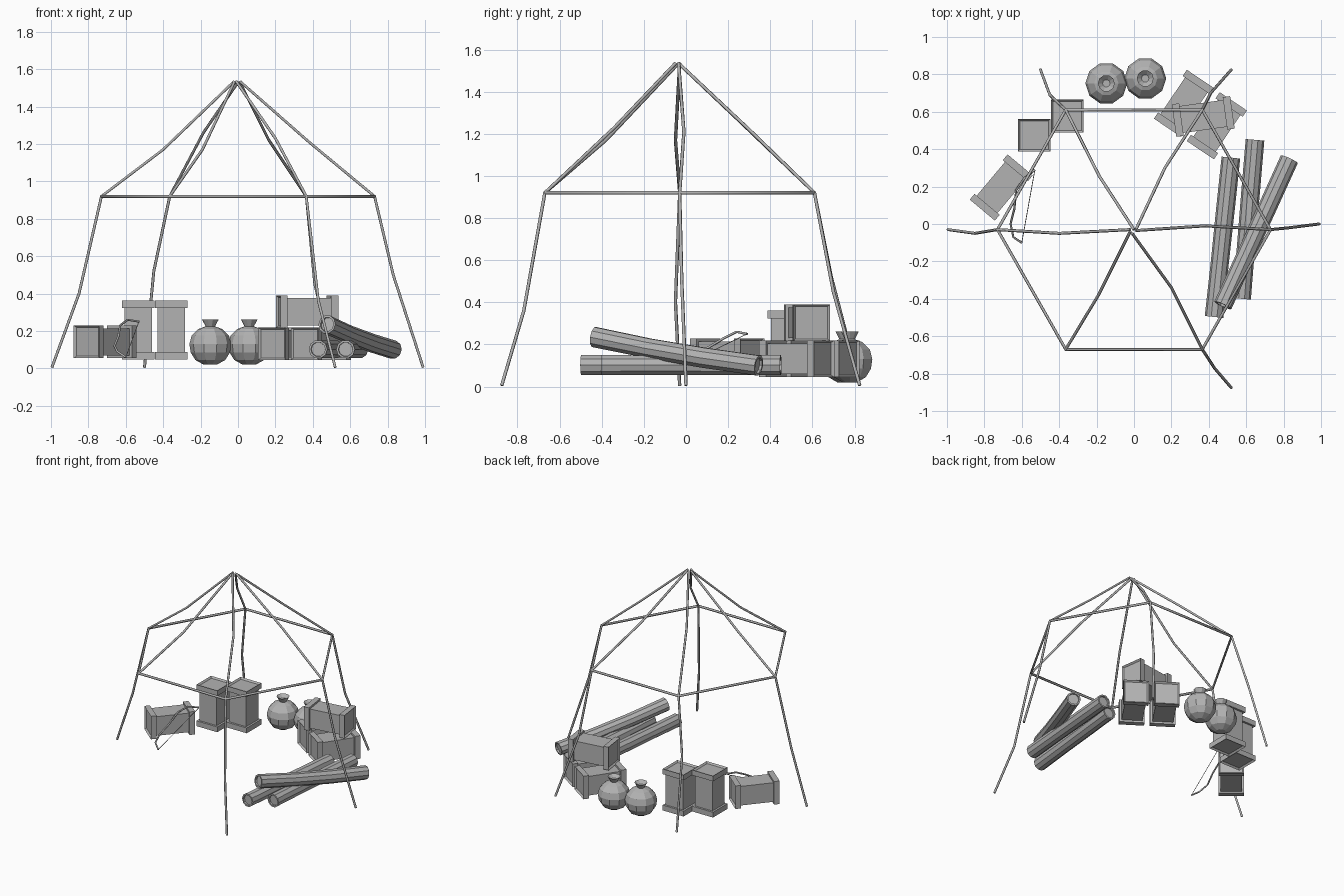
import bpy, bmesh, math
from mathutils import Vector, Matrix

if "Cube" in bpy.data.objects:
    bpy.data.objects.remove(bpy.data.objects["Cube"], do_unlink=True)

grey = bpy.data.materials.new("plain grey")
grey.use_nodes = True
colour = (0.45, 0.45, 0.45, 1)
grey.diffuse_color = colour
grey.node_tree.nodes["Principled BSDF"].inputs["Base Color"].default_value = colour


def add_mesh(name, bm, matrix=Matrix()):
    bmesh.ops.recalc_face_normals(bm, faces=bm.faces)
    me = bpy.data.meshes.new(name)
    bm.to_mesh(me)
    bm.free()
    me.materials.append(grey)
    ob = bpy.data.objects.new(name, me)
    ob.matrix_world = matrix
    bpy.context.collection.objects.link(ob)
    return ob


def rod(name, points, radius=0.009, closed=False):
    """Thin six-sided rod along a bent path."""
    cu = bpy.data.curves.new(name, 'CURVE')
    cu.dimensions = '3D'
    cu.bevel_depth = radius
    cu.bevel_resolution = 1
    cu.use_fill_caps = True
    sp = cu.splines.new('POLY')
    sp.points.add(len(points) - 1)
    for p, co in zip(sp.points, points):
        p.co = (*co, 1)
    sp.use_cyclic_u = closed
    cu.materials.append(grey)
    ob = bpy.data.objects.new(name, cu)
    bpy.context.collection.objects.link(ob)
    bpy.ops.object.select_all(action='DESELECT')
    ob.select_set(True)
    bpy.context.view_layer.objects.active = ob
    bpy.ops.object.convert(target='MESH')


def lathe(profile, sides):
    """Rings of (radius, height) joined up and closed at both ends."""
    bm = bmesh.new()
    rings = [[bm.verts.new((r * math.cos(math.tau * i / sides),
                            r * math.sin(math.tau * i / sides), z))
              for i in range(sides)] for r, z in profile]
    for a, b in zip(rings, rings[1:]):
        for i in range(sides):
            j = (i + 1) % sides
            bm.faces.new((a[i], a[j], b[j], b[i]))
    bm.faces.new(rings[0])
    bm.faces.new(rings[-1])
    return bm


def box(bm, size, z):
    m = Matrix.Translation((0, 0, z)) @ Matrix.Diagonal((*size, 1))
    return bmesh.ops.create_cube(bm, size=1, matrix=m)["verts"]


def crate(name, centre, angle=0, lying=False, width=0.175, length=0.315):
    """Box with a wider band and a recessed panel at each end."""
    bm = bmesh.new()
    box(bm, (width - 0.03, width - 0.03, length - 0.06), 0)
    for s in (-1, 1):
        verts = box(bm, (width, width, 0.04), s * (length / 2 - 0.02))
        end = max({f for v in verts for f in v.link_faces},
                  key=lambda f: s * f.calc_center_median().z)
        bmesh.ops.recalc_face_normals(bm, faces=bm.faces)
        bmesh.ops.inset_region(bm, faces=[end], thickness=0.015)
        bmesh.ops.translate(bm, verts=end.verts, vec=(0, 0, -s * 0.012))
    m = Matrix.Translation(centre) @ Matrix.Rotation(math.radians(angle), 4, 'Z')
    if lying:
        m = m @ Matrix.Rotation(math.pi / 2, 4, 'Y')
    add_mesh(name, bm, m)


def log(name, start, end, bend=0.0, r=0.05):
    """Ten-sided log, slightly bent, with shallow hollow ends."""
    a, b = Vector(start), Vector(end)
    n = (b - a).length
    bm = lathe([(r * 0.75, 0.012), (r * 0.78, 0), (r, 0), (r * 0.97, n / 3),
                (r, n * 2 / 3), (r, n), (r * 0.78, n), (r * 0.75, n - 0.012)], 10)
    for v in bm.verts:
        if 0.1 < v.co.z < n - 0.1:
            v.co.y += bend
    turn = (b - a).to_track_quat('Z', 'Y').to_matrix().to_4x4()
    add_mesh(name, bm, Matrix.Translation(a) @ turn)


# Tent frame: ring, ribs up to the peak, legs down to the ground
knees = {
    "left": (0.73, -0.03, 0.92), "back_left": (0.365, 0.61, 0.92),
    "back_right": (-0.365, 0.61, 0.92), "right": (-0.73, -0.03, 0.92),
    "front_right": (-0.365, -0.67, 0.92), "front_left": (0.365, -0.67, 0.92)}
ribs = {
    "left": [(0.38, -0.01, 1.21), (0.01, -0.035, 1.535)],
    "back_left": [(0.165, 0.3, 1.22), (0.01, -0.03, 1.53)],
    "back_right": [(-0.185, 0.255, 1.26), (0, -0.03, 1.53)],
    "right": [(-0.4, -0.05, 1.17), (-0.02, -0.03, 1.535)],
    "front_right": [(-0.19, -0.38, 1.17), (-0.02, -0.04, 1.53)],
    "front_left": [(0.2, -0.34, 1.23), (-0.01, -0.05, 1.535)]}
legs = {
    "left": [(0.83, -0.02, 0.5), (0.99, 0, 0.005)],
    "back_left": [(0.41, 0.7, 0.45), (0.52, 0.825, 0.005)],
    "back_right": [(-0.45, 0.69, 0.52), (-0.5, 0.825, 0.005)],
    "right": [(-0.85, -0.05, 0.4), (-0.995, -0.03, 0.005)],
    "front_left": [(0.43, -0.77, 0.36), (0.52, -0.875, 0.005)]}
rod("frame_ring", list(knees.values()), closed=True)
for side, knee in knees.items():
    rod("rib_" + side, [knee] + ribs[side], 0.008)
    if side in legs:
        rod("leg_" + side, [knee] + legs[side], 0.008)

# Crates: two standing, one lying alone, and a stack of three
crate("standing_crate_outer", (-0.533, 0.475, 0.205))
crate("standing_crate_inner", (-0.357, 0.577, 0.205))
crate("lying_crate", (-0.71, 0.195, 0.142), 50, True)
crate("stack_crate_back", (0.267, 0.645, 0.132), 56, True)
crate("stack_crate_front", (0.443, 0.525, 0.132), 56, True)
crate("stack_crate_top", (0.37, 0.575, 0.303), 8, True)

# Tied sacks
sack = [(0.035, 0.02), (0.08, 0.045), (0.105, 0.085), (0.112, 0.13), (0.1, 0.175),
        (0.065, 0.21), (0.025, 0.225), (0.045, 0.262), (0.02, 0.24)]
for name, x, y in (("sack_right", -0.148, 0.752), ("sack_left", 0.06, 0.778)):
    add_mesh(name, lathe(sack, 10), Matrix.Translation((x, y, 0)))

# Log pile
log("log_inner", (0.428, -0.497, 0.102), (0.518, 0.355, 0.102))
log("log_outer", (0.575, -0.4, 0.102), (0.647, 0.45, 0.102))
log("log_top", (0.475, -0.435, 0.235), (0.83, 0.345, 0.1), -0.008)

# Bow leaning on the lying crate
bow = [(-0.53, 0.29, 0.25), (-0.59, 0.24, 0.26), (-0.63, 0.18, 0.23),
       (-0.64, 0.08, 0.17), (-0.66, 0, 0.12), (-0.645, -0.07, 0.09), (-0.6, -0.1, 0.06)]
rod("bow", bow, 0.006)
rod("bow_string", [bow[0], bow[-1]], 0.002)
